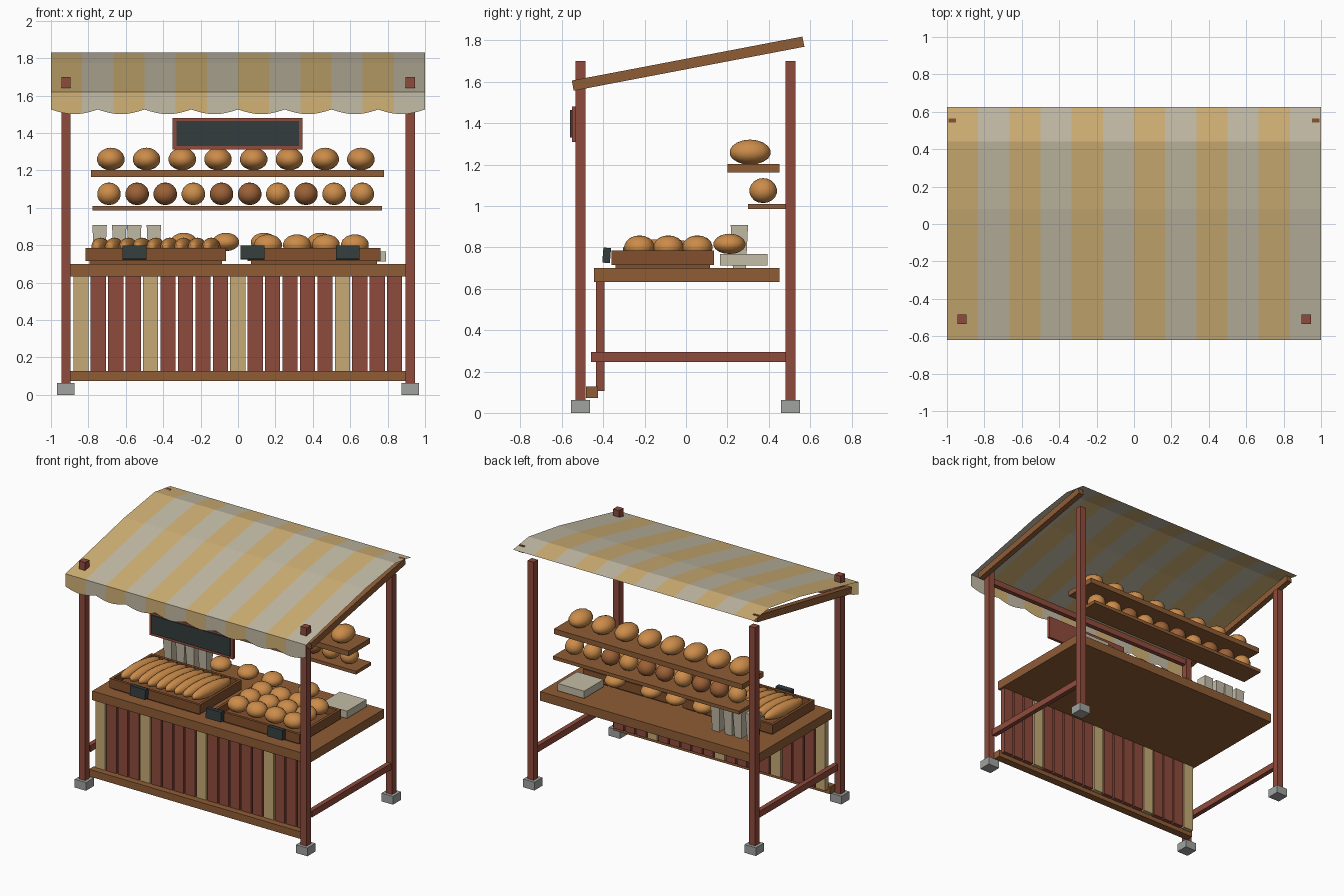
import bpy, bmesh, math
from mathutils import Matrix

old = bpy.data.objects.get("Cube")
if old:
    bpy.data.objects.remove(old, do_unlink=True)


def material(name, r, g, b):
    lin = [((c / 255 + 0.055) / 1.055) ** 2.4 for c in (r, g, b)] + [1]
    m = bpy.data.materials.new(name)
    m.use_nodes = True
    m.diffuse_color = lin
    m.node_tree.nodes["Principled BSDF"].inputs["Base Color"].default_value = lin
    return m


RED = material("red painted wood", 143, 75, 60)
BROWN = material("brown wood", 143, 93, 54)
TRAY = material("tray wood", 130, 80, 44)
PALE = material("pale wood", 198, 170, 118)
TAN = material("tan canvas", 210, 178, 118)
CREAM = material("cream cloth and paper", 196, 188, 166)
CRUST = material("golden crust", 204, 140, 74)
DARK = material("dark crust", 155, 97, 55)
SLATE = material("slate", 52, 60, 61)
STONE = material("grey stone", 160, 163, 160)


def finish(name, bm, *mats):
    me = bpy.data.meshes.new(name)
    bm.to_mesh(me)
    bm.free()
    for m in mats:
        me.materials.append(m)
    ob = bpy.data.objects.new(name, me)
    bpy.context.collection.objects.link(ob)
    return ob


def box(name, mat, x, y, z, taper=1.0, tilt=0.0):
    """Box from (min, max) ranges; taper scales the bottom, tilt turns about x."""
    bm = bmesh.new()
    bmesh.ops.create_cube(bm, size=1)
    for v in bm.verts:
        k = taper if v.co.z < 0 else 1
        v.co.x *= (x[1] - x[0]) * k
        v.co.y *= (y[1] - y[0]) * k
        v.co.z *= z[1] - z[0]
    bm.transform(Matrix.Rotation(tilt, 4, "X"))
    ob = finish(name, bm, mat)
    ob.location = [sum(r) / 2 for r in (x, y, z)]
    return ob


def around(c, w):
    return (c - w / 2, c + w / 2)


def loaf(name, mat, loc, radii, turn=0.0):
    bm = bmesh.new()
    bmesh.ops.create_uvsphere(bm, u_segments=14, v_segments=9, radius=1)
    for v in bm.verts:
        if v.co.z < 0:
            v.co.z *= 0.92
    for f in bm.faces:
        f.smooth = True
    bm.transform(Matrix.Rotation(turn, 4, "Z") @ Matrix.Diagonal((*radii, 1)))
    ob = finish(name, bm, mat)
    ob.location = loc
    return ob


# Frame: posts, feet, side rails and roof beams
for side, s in (("left", 1), ("right", -1)):
    for end, y in (("front", -0.51), ("back", 0.505)):
        box(f"{end}_{side}_post", RED, around(s * 0.92, 0.05), around(y, 0.05), (0.05, 1.7))
        box(f"{end}_{side}_foot", STONE, around(s * 0.92, 0.094), around(y, 0.094), (0, 0.062))
    box(f"{side}_side_rail", RED, around(s * 0.92, 0.035), (-0.46, 0.5), (0.247, 0.295))
    box(f"{side}_roof_beam", BROWN, around(s * 0.972, 0.042), around(0.01, 1.135),
        around(1.688, 0.05), tilt=math.radians(10.8))
box("front_crossbar", RED, (-0.92, 0.92), around(-0.51, 0.035), (1.525, 1.57))

# Striped awning, a thin bent sheet
STRIPES = 12
profile = [(-0.62, 1.62), (0.08, 1.775), (0.44, 1.83), (0.625, 1.803)]
bm = bmesh.new()
rows = [[bm.verts.new((-1 + 2 * i / STRIPES, y, z)) for i in range(STRIPES + 1)]
        for y, z in profile]
for a, b in zip(rows, rows[1:]):
    for i in range(STRIPES):
        bm.faces.new((a[i], a[i + 1], b[i + 1], b[i])).material_index = i % 2
finish("awning", bm, TAN, CREAM)

# Scalloped valance hanging from the front edge
COLS = 96
bm = bmesh.new()
top, low = [], []
for i in range(COLS + 1):
    x = -1 + 2 * i / COLS
    drop = 0.095 + 0.025 * abs(math.sin(math.pi * 8 * i / COLS))
    top.append(bm.verts.new((x, -0.62, 1.62)))
    low.append(bm.verts.new((x, -0.62, 1.62 - drop)))
for i in range(COLS):
    f = bm.faces.new((low[i], low[i + 1], top[i + 1], top[i]))
    f.material_index = i * STRIPES // COLS % 2
finish("valance", bm, TAN, CREAM)

# Counter with plank front
box("counter_top", BROWN, (-0.9, 0.895), (-0.445, 0.453), (0.632, 0.7))
box("bottom_board", BROWN, (-0.9, 0.9), (-0.483, -0.425), (0.073, 0.127))
for i in range(19):
    mat = PALE if i in (0, 4, 9, 15) else RED
    box(f"front_plank_{i + 1}", mat, around(-0.84 + i * 0.0932, 0.081), (-0.435, -0.395), (0.105, 0.64))

# Shelves with their bread
box("upper_shelf", BROWN, (-0.785, 0.78), (0.2, 0.453), (1.163, 1.202))
box("lower_shelf", BROWN, (-0.777, 0.77), (0.3, 0.48), (0.985, 1.01))
for i in range(8):
    loaf(f"upper_loaf_{i + 1}", CRUST, (-0.68 + i * 0.191, 0.31, 1.258), (0.076, 0.1, 0.063))
for i in range(10):
    mat = DARK if i in (1, 2, 4, 5, 7) else CRUST
    loaf(f"lower_bun_{i + 1}", mat, (-0.69 + i * 0.1505, 0.373, 1.072), (0.065, 0.067, 0.063))

# Hanging sign
box("sign_frame", RED, (-0.35, 0.345), (-0.552, -0.53), (1.31, 1.48))
box("sign_board", SLATE, (-0.33, 0.325), (-0.56, -0.55), (1.33, 1.465))


def tray(name, x, y):
    box(f"{name}_base", TRAY, (x[0] + 0.02, x[1] - 0.02), (y[0] + 0.02, y[1] - 0.02), (0.7, 0.73))
    for k, e in enumerate(x):
        box(f"{name}_end_{k + 1}", TRAY, around(e + (0.01, -0.01)[k], 0.02), y, (0.715, 0.785))
    for k, e in enumerate(y):
        box(f"{name}_side_{k + 1}", TRAY, x, around(e + (0.01, -0.01)[k], 0.02), (0.715, 0.785))


# Trays of long loaves and round buns
tray("long_loaf_tray", (-0.815, -0.065), (-0.36, 0.135))
tray("bun_tray", (0.05, 0.762), (-0.36, 0.135))
for i in range(9):
    loaf(f"long_loaf_{i + 1}", CRUST, (-0.735 + i * 0.074, -0.11, 0.79), (0.045, 0.2, 0.05), -0.12)
for i in range(4):
    for j in range(3):
        loaf(f"round_bun_{i + 1}_{j + 1}", CRUST, (0.16 + i * 0.155, -0.225 + j * 0.14, 0.8),
             (0.077, 0.074, 0.058))
for i, x in enumerate((-0.29, -0.065, 0.14, 0.44)):
    loaf(f"loose_loaf_{i + 1}", CRUST, (x, 0.21, 0.815), (0.074, 0.078, 0.051))

# Price tags, paper bags and a wrapped parcel
for i, x in enumerate((-0.553, 0.077, 0.587)):
    box(f"price_tag_{i + 1}", SLATE, around(x, 0.127), (-0.402, -0.365), (0.725, 0.798), tilt=-0.08)
for i, x in enumerate((-0.74, -0.635, -0.555, -0.45)):
    box(f"paper_bag_{i + 1}", CREAM, around(x, 0.077), around(0.258, 0.084), (0.7, 0.907), taper=0.75)
box("parcel", CREAM, (0.57, 0.79), (0.165, 0.395), (0.712, 0.767))
